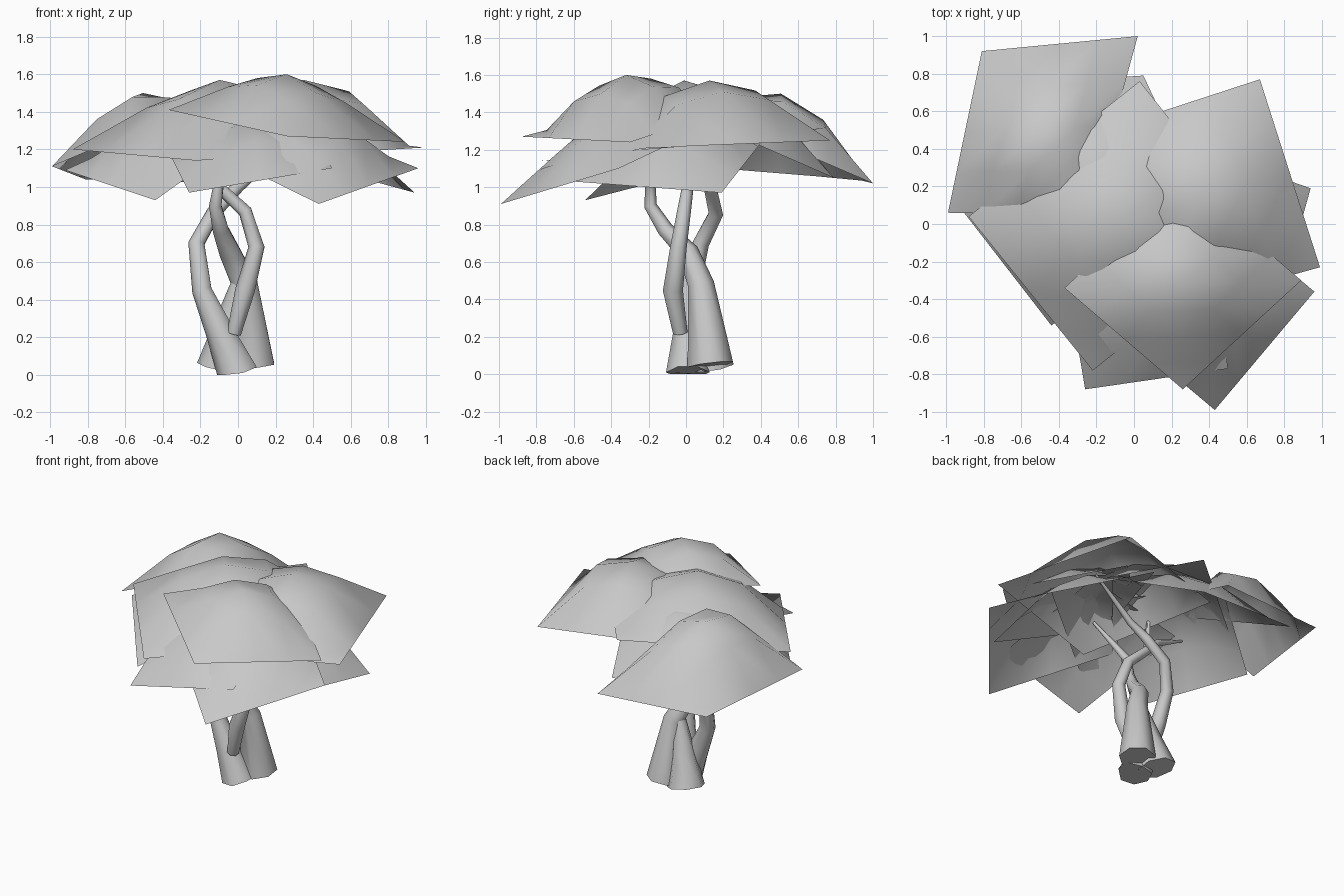
import bpy, bmesh, math
from mathutils import Vector

cube = bpy.data.objects.get("Cube")
if cube:
    bpy.data.objects.remove(cube, do_unlink=True)

grey = bpy.data.materials.new("plain grey")
grey.use_nodes = True
colour = (0.58, 0.58, 0.58, 1)
grey.diffuse_color = colour
grey.node_tree.nodes["Principled BSDF"].inputs["Base Color"].default_value = colour


def finish(name, bm):
    mesh = bpy.data.meshes.new(name)
    bm.to_mesh(mesh)
    bm.free()
    mesh.materials.append(grey)
    obj = bpy.data.objects.new(name, mesh)
    bpy.context.collection.objects.link(obj)
    for p in mesh.polygons:
        p.use_smooth = True
    return obj


def leaf_card(name, corners, crown, fullness=0.9, n=4):
    """Square sheet through four corners, domed up to the crown height."""
    a, b, c, d = (Vector(p) for p in corners)
    rise = crown - (a.z + b.z + c.z + d.z) / 4
    bm = bmesh.new()
    rows = []
    for i in range(n + 1):
        row = []
        for j in range(n + 1):
            u, v = i / n, j / n
            p = a.lerp(b, u).lerp(d.lerp(c, u), v)
            p.z += rise * max(0, 16 * u * (1 - u) * v * (1 - v)) ** fullness
            row.append(bm.verts.new(p))
        rows.append(row)
    for i in range(n):
        for j in range(n):
            bm.faces.new((rows[i][j], rows[i + 1][j], rows[i + 1][j + 1], rows[i][j + 1]))
    bmesh.ops.recalc_face_normals(bm, faces=bm.faces)
    if sum(f.normal.z for f in bm.faces) < 0:
        bmesh.ops.reverse_faces(bm, faces=bm.faces)
    return finish(name, bm)


def stem(name, path, sides=7):
    """Tapering tube through (x, y, z, radius) points."""
    pts = [Vector(p[:3]) for p in path]
    bm = bmesh.new()
    rings = []
    for i, p in enumerate(pts):
        way = (pts[min(i + 1, len(pts) - 1)] - pts[max(i - 1, 0)]).normalized()
        side = way.cross(Vector((0, 1, 0))).normalized()
        up = side.cross(way)
        ring = []
        for k in range(sides):
            t = math.tau * k / sides
            ring.append(bm.verts.new(p + path[i][3] * (math.cos(t) * side + math.sin(t) * up)))
        rings.append(ring)
    for r, s in zip(rings, rings[1:]):
        for k in range(sides):
            m = (k + 1) % sides
            bm.faces.new((r[k], r[m], s[m], s[k]))
    bm.faces.new(rings[0])
    bm.faces.new(rings[-1])
    # keep everything on the ground
    for v in bm.verts:
        v.co.z = max(v.co.z, 0)
    bmesh.ops.recalc_face_normals(bm, faces=bm.faces)
    obj = finish(name, bm)
    bpy.ops.object.select_all(action='DESELECT')
    obj.select_set(True)
    bpy.context.view_layer.objects.active = obj
    bpy.ops.object.shade_smooth_by_angle(angle=math.radians(75))


# Upper canopy cards
leaf_card("leaf_back_right", [(-.99, .06, 1.11), (-.81, .92, 1.04), (.02, 1, 1.02), (-.24, .05, 1.43)], 1.5)
leaf_card("leaf_top_front", [(-.37, -.34, 1.41), (.26, -.88, 1.27), (.89, -.3, 1.24), (.26, .24, 1.42)], 1.6)
leaf_card("leaf_back_left", [(.67, .77, 1.25), (.99, -.23, 1.21), (.02, -.5, 1.15), (-.28, .46, 1.24)], 1.57, 0.75)
leaf_card("leaf_front_right", [(-.88, .04, 1.2), (-.22, -.78, 1.14), (.68, -.06, 1.22), (.03, .76, 1.32)], 1.57)

# Lower canopy cards
leaf_card("leaf_low_front", [(.43, -.99, .91), (.96, -.36, 1.1), (.33, .17, 1.35), (-.2, -.46, 1.22)], 1.38)
leaf_card("leaf_low_front_right", [(-.26, -.88, .97), (.5, -.77, 1.1), (.4, .05, 1.35), (-.4, -.05, 1.25)], 1.35)
leaf_card("leaf_low_right", [(-.44, -.54, .93), (-.92, .08, 1.09), (-.35, .5, 1.35), (.15, -.1, 1.35)], 1.36)
leaf_card("leaf_low_left", [(.94, .19, .97), (.72, -.6, 1.03), (-.05, -.35, 1.3), (.2, .45, 1.3)], 1.36)
leaf_card("leaf_low_back", [(.05, .79, 1.05), (.35, .15, 1.33), (-.4, -.05, 1.4), (-.74, .74, 1.1)], 1.42)

# Twisting trunk stems
stem("trunk_back", [(.08, .13, .05, .125), (.04, .08, .48, .072), (-.04, .01, .65, .06), (-.09, -.11, .77, .045),
                    (-.12, -.19, .9, .035), (-.1, -.19, 1.02, .03), (.1, -.3, 1.28, .01)])
stem("trunk_front", [(0, .01, .0, .12), (-.09, .01, .22, .08), (-.19, .02, .45, .055), (-.22, .08, .7, .045),
                     (-.13, .16, .86, .04), (0, .13, 1, .035), (.12, .1, 1.1, .025), (.5, .2, 1.28, .008)])
stem("trunk_branch", [(-.02, -.03, .22, .04), (.04, -.07, .45, .055), (.1, -.04, .68, .045),
                      (.04, -.01, .87, .038), (-.1, .01, 1, .032), (-.2, 0, 1.1, .025), (-.5, -.1, 1.27, .008)])
stem("root", [(-.09, .13, .04, .13), (-.05, .1, .25, .085), (.01, .07, .48, .05)])

# Thin twig running up into the crown
stem("twig_top", [(-.11, 0, 1, .025), (-.12, .02, 1.36, .006)], 5)
